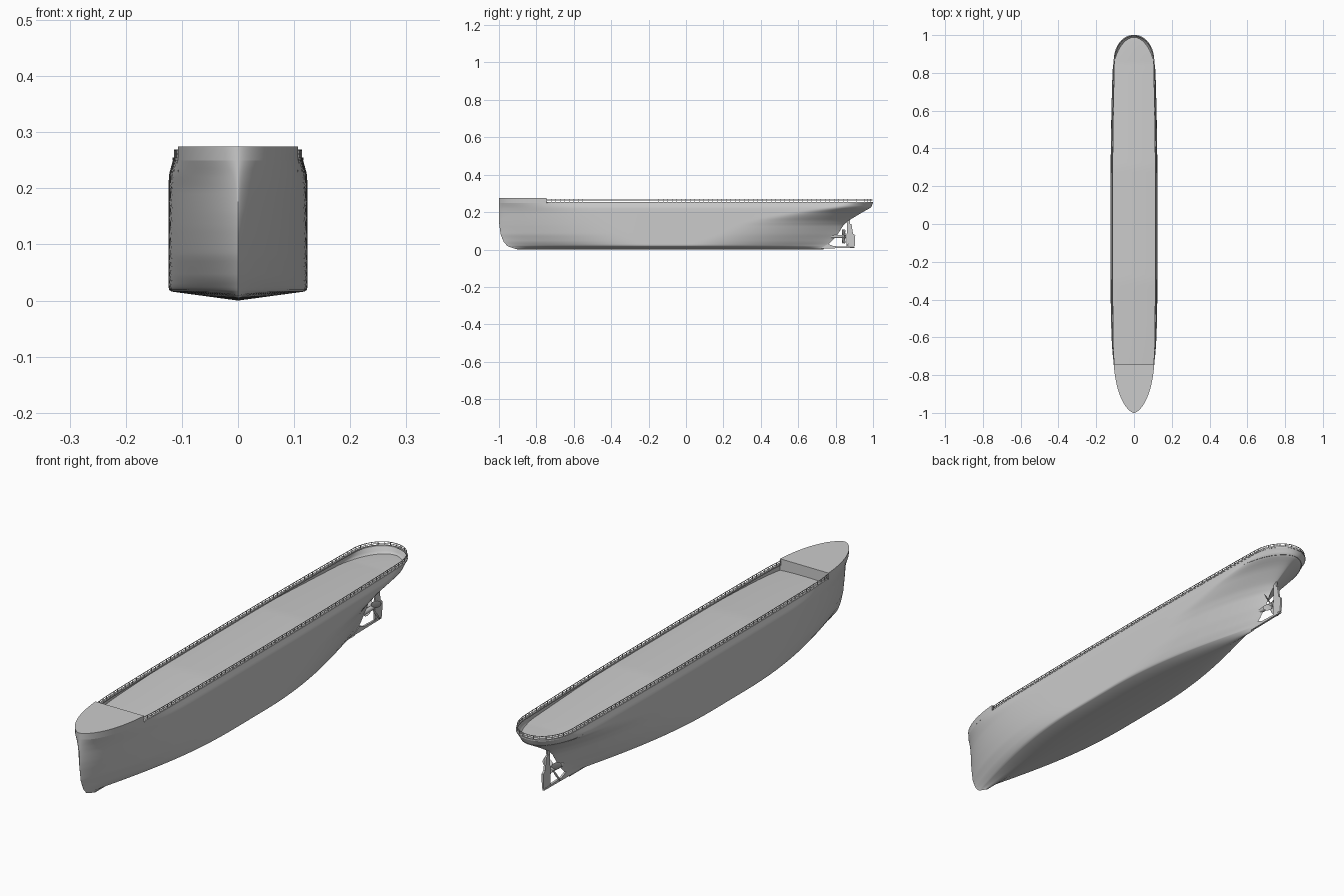
import bpy, bmesh, math
from mathutils import Vector, Matrix

if "Cube" in bpy.data.objects:
    bpy.data.objects.remove(bpy.data.objects["Cube"])

# Hull lines: z, bow y, stern y, half beam, bow taper length/power, stern taper length/power
LINES = [
    (0.000, -0.90, 0.735, 0.000, 0.75, 1.20, 0.75, 1.20),
    (0.016, -0.95, 0.750, 0.118, 0.75, 1.20, 0.75, 1.20),
    (0.019, -0.955, 0.753, 0.1225, 0.75, 1.18, 0.75, 1.20),
    (0.024, -0.96, 0.757, 0.124, 0.74, 1.15, 0.74, 1.18),
    (0.040, -0.974, 0.775, 0.124, 0.72, 1.05, 0.71, 1.10),
    (0.080, -0.991, 0.810, 0.124, 0.67, 0.93, 0.64, 0.98),
    (0.130, -0.998, 0.842, 0.124, 0.63, 0.86, 0.57, 0.83),
    (0.155, -1.000, 0.870, 0.124, 0.61, 0.83, 0.52, 0.74),
    (0.200, -1.000, 0.945, 0.124, 0.57, 0.77, 0.36, 0.60),
    (0.225, -1.000, 0.990, 0.123, 0.52, 0.72, 0.20, 0.51),
    (0.250, -1.000, 1.000, 0.116, 0.43, 0.63, 0.13, 0.47),
    (0.275, -1.000, 1.000, 0.115, 0.40, 0.62, 0.13, 0.47),
]


def lines_at(z):
    for a, b in zip(LINES, LINES[1:]):
        if z <= b[0] + 1e-9:
            t = (z - a[0]) / (b[0] - a[0])
            return [p + (q - p) * t for p, q in zip(a, b)][1:]
    return LINES[-1][1:]


def half_width(y, z):
    yb, ys, beam, lb, qb, ls, qs = lines_at(z)
    s = min(max((y - yb) / lb, 0), 1)
    r = min(max((ys - y) / ls, 0), 1)
    p = 2 + min(z / 0.25, 1)
    taper = 0.11 if y > 0 else 0.07
    swell = 1 - taper * max(0, (abs(y) - 0.2) / 0.8) ** 1.6 * min(1, z / 0.2)
    return beam * swell * (1 - (1 - s) ** p) ** qb * (1 - (1 - r) ** 2) ** qs


def smooth(ob, angle=35):
    bpy.ops.object.select_all(action='DESELECT')
    ob.select_set(True)
    bpy.context.view_layer.objects.active = ob
    bpy.ops.object.shade_smooth_by_angle(angle=math.radians(angle))


def add_object(name, bm):
    me = bpy.data.meshes.new(name)
    bm.to_mesh(me)
    bm.free()
    ob = bpy.data.objects.new(name, me)
    bpy.context.collection.objects.link(ob)
    return ob


def grid(name, rows, facing, mirror=True, angle=35):
    """Skin a grid of points, facing a given way, mirrored across x."""
    bm = bmesh.new()
    vs = [[bm.verts.new(p) for p in r] for r in rows]
    for a, b in zip(vs, vs[1:]):
        for i in range(len(a) - 1):
            bm.faces.new((a[i], a[i + 1], b[i + 1], b[i]))
    bmesh.ops.remove_doubles(bm, verts=bm.verts[:], dist=1e-5)
    bm.normal_update()
    total = sum((f.normal * f.calc_area() for f in bm.faces), Vector())
    if total.dot(Vector(facing)) < 0:
        bmesh.ops.reverse_faces(bm, faces=bm.faces[:])
    ob = add_object(name, bm)
    smooth(ob, angle)
    if mirror:
        m = ob.modifiers.new("mirror", 'MIRROR')
        m.use_clip = True
        m.merge_threshold = 1e-4
    return ob


def shell_row(z, y_end=2.0, n=100):
    yb, ys = lines_at(z)[:2]
    y1 = min(ys, y_end)
    row = []
    for i in range(n + 1):
        y = yb + (y1 - yb) * (1 - math.cos(math.pi * i / n)) / 2
        row.append((half_width(y, z), y, z))
    return row


BREAK = -0.745          # aft end of the forecastle


def deck_z(y):
    return 0.249 - 0.024 * min(1, max(0, (abs(y) - 0.3) / 0.55))


# Hull shell
levels = [0, 0.008, 0.016, 0.019, 0.024, 0.031] + [0.04 + 0.21 * i / 28 for i in range(29)]
grid("hull", [shell_row(z) for z in levels], (1, 0, 0), angle=80)

# Forecastle: sides, top and aft bulkhead
grid("forecastle_side", [shell_row(0.25 + 0.0125 * i, BREAK, 40) for i in range(3)], (1, 0, 0))
top = shell_row(0.275, BREAK, 40)
grid("forecastle_top", [[(x * t, y, z) for t in (1, 0.66, 0.33, 0)] for x, y, z in top], (0, 0, 1))
zs = [deck_z(BREAK) + (0.275 - deck_z(BREAK)) * i / 5 for i in range(6)]
grid("forecastle_bulkhead", [[(half_width(BREAK, z), BREAK, z), (0, BREAK, z)] for z in zs], (0, 1, 0))

# Main deck, cambered and dropping toward both ends
rows = []
for i in range(91):
    y = BREAK + (0.99 - BREAK) * math.sin(math.pi / 2 * i / 90)
    z = deck_z(y)
    w = half_width(y, z)
    rows.append([(w * t, y, z + 0.004 * (1 - t * t) * w / 0.12)
                 for t in (1, 0.8, 0.6, 0.4, 0.2, 0)])
grid("main_deck", rows, (0, 0, 1))

# Deck edge outline running round the stern, evenly spaced
half = []
for i in range(401):
    y = BREAK + (1 - BREAK) * math.sin(math.pi / 2 * i / 400)
    half.append(Vector((half_width(y, 0.25), y, 0)))
outline = half + [Vector((-p.x, p.y, 0)) for p in reversed(half[:-1])]


def resample(pts, count):
    dist = [0]
    for a, b in zip(pts, pts[1:]):
        dist.append(dist[-1] + (b - a).length)
    out, j = [], 0
    for i in range(count + 1):
        d = dist[-1] * i / count
        while j < len(pts) - 2 and dist[j + 1] < d:
            j += 1
        t = (d - dist[j]) / max(dist[j + 1] - dist[j], 1e-9)
        out.append(pts[j].lerp(pts[j + 1], min(t, 1)))
    return out


def inward(pts, i):
    d = (pts[min(i + 1, len(pts) - 1)] - pts[max(i - 1, 0)]).normalized()
    return Vector((-d.y, d.x, 0))


def sweep(name, pts, inset, z, w, h):
    """Rectangular strip along the deck outline."""
    rows = []
    for i, p in enumerate(pts):
        n = inward(pts, i)
        rows.append([p + n * (inset + a * w / 2) + Vector((0, 0, z + b * h / 2))
                     for a, b in ((-1, -1), (-1, 1), (1, 1), (1, -1), (-1, -1))])
    ob = grid(name, rows, (0, 1, 0), mirror=False)
    bm = bmesh.new()
    bm.from_mesh(ob.data)
    bmesh.ops.holes_fill(bm, edges=bm.edges[:])
    bmesh.ops.recalc_face_normals(bm, faces=bm.faces[:])
    bm.to_mesh(ob.data)
    bm.free()


path = resample(outline, 240)
sweep("bulwark_cap", path, 0.002, 0.2525, 0.006, 0.005)
sweep("hand_rail", path, 0.003, 0.268, 0.002, 0.002)
sweep("middle_rail", path, 0.003, 0.261, 0.0015, 0.0015)

# Railing posts
bm = bmesh.new()
posts = resample(outline, 150)
for i, p in enumerate(posts):
    c = p + inward(posts, i) * 0.003
    made = bmesh.ops.create_cube(bm, size=1)["verts"]
    bmesh.ops.scale(bm, vec=(0.002, 0.002, 0.014), verts=made)
    bmesh.ops.translate(bm, vec=(c.x, c.y, 0.261), verts=made)
add_object("railing_posts", bm)


def plate(name, profile, thick):
    """Side-view profile (y, z) given thickness across x."""
    bm = bmesh.new()
    f = bm.faces.new([bm.verts.new((-thick / 2, y, z)) for y, z in profile])
    new = bmesh.ops.extrude_face_region(bm, geom=[f])["geom"]
    bmesh.ops.translate(bm, vec=(thick, 0, 0), verts=[g for g in new if isinstance(g, bmesh.types.BMVert)])
    bmesh.ops.recalc_face_normals(bm, faces=bm.faces[:])
    add_object(name, bm)


# Rudder, stern frame and propeller
plate("rudder", [(0.868, 0.015), (0.902, 0.015), (0.905, 0.075), (0.893, 0.085), (0.885, 0.135), (0.868, 0.14)], 0.008)
plate("rudder_post", [(0.857, 0.01), (0.866, 0.01), (0.878, 0.165), (0.862, 0.165)], 0.006)
plate("sole_piece", [(0.72, 0.006), (0.90, 0.008), (0.90, 0.014), (0.79, 0.018), (0.76, 0.03)], 0.008)
bpy.ops.mesh.primitive_cylinder_add(vertices=20, radius=0.009, depth=0.08, location=(0, 0.815, 0.07),
                                    rotation=(math.pi / 2, 0, 0))
bpy.context.object.name = "propeller_shaft"
smooth(bpy.context.object)
for k in range(4):
    a = k * math.pi / 2 + math.pi / 4
    bpy.ops.mesh.primitive_uv_sphere_add(segments=16, ring_count=10, radius=1)
    blade = bpy.context.object
    blade.name = "propeller_blade"
    # twist about the blade's own axis, then turn about the shaft
    turn = Matrix.Rotation(a, 3, 'Y') @ Matrix.Rotation(math.radians(35), 3, 'Z')
    blade.rotation_euler = turn.to_euler()
    blade.scale = (0.016, 0.002, 0.024)
    blade.location = (0.027 * math.sin(a), 0.843, 0.07 + 0.027 * math.cos(a))
    smooth(blade)
